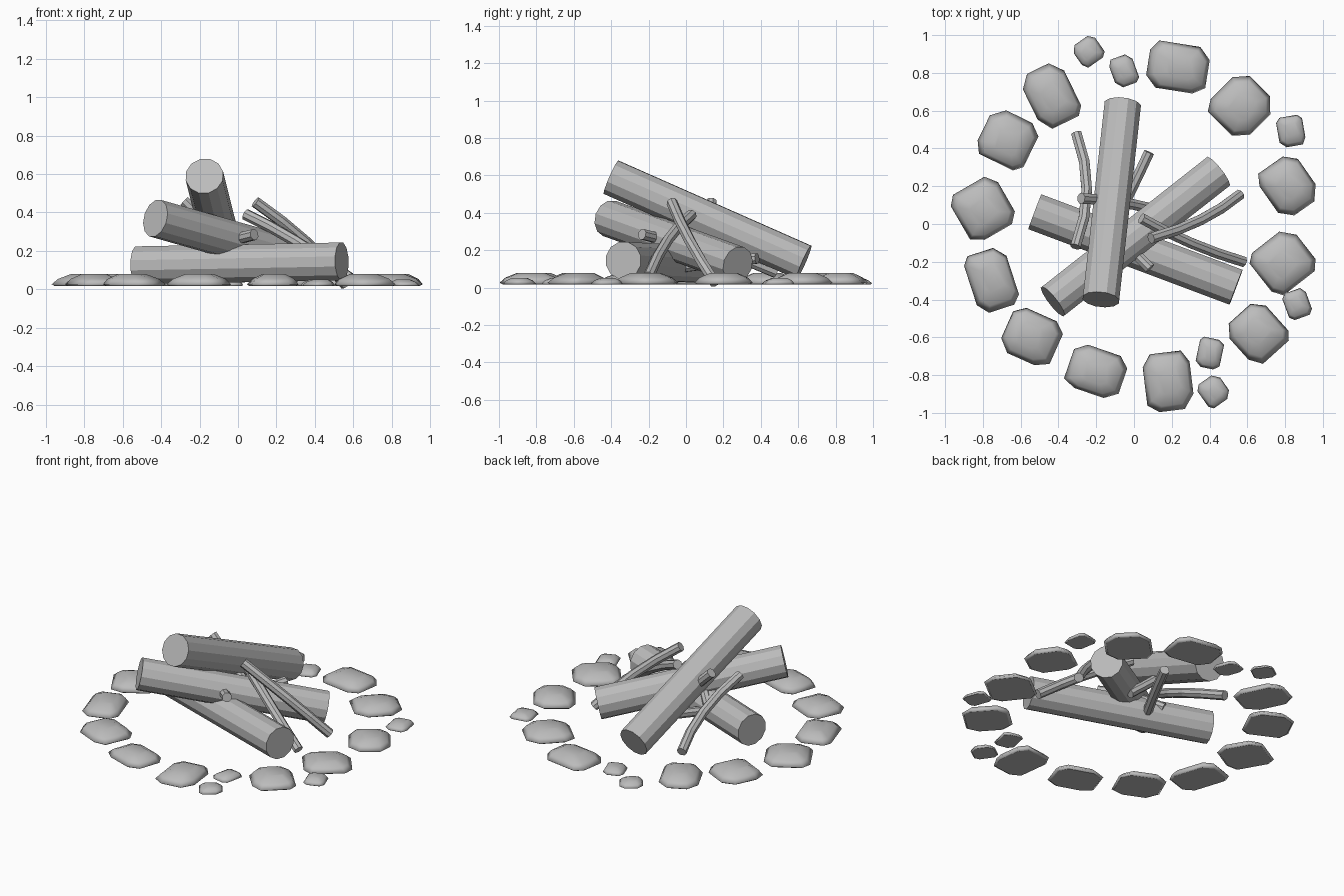
import bpy, bmesh, random
from math import cos, sin, pi, radians
from mathutils import Vector

random.seed(4)
scene_cube = bpy.data.objects.get("Cube")
if scene_cube:
    bpy.data.objects.remove(scene_cube, do_unlink=True)

# Single plain grey material
grey = bpy.data.materials.new("plain_grey")
grey.use_nodes = True
colour = (0.5, 0.5, 0.5, 1)
grey.diffuse_color = colour
grey.node_tree.nodes["Principled BSDF"].inputs["Base Color"].default_value = colour


def finish(bm, name):
    bmesh.ops.recalc_face_normals(bm, faces=bm.faces)
    mesh = bpy.data.meshes.new(name)
    bm.to_mesh(mesh)
    bm.free()
    mesh.materials.append(grey)
    obj = bpy.data.objects.new(name, mesh)
    bpy.context.collection.objects.link(obj)
    return obj


def loft(bm, rings):
    """Join equal rings of positions into a closed, capped skin."""
    loops = [[bm.verts.new(p) for p in ring] for ring in rings]
    count = len(loops[0])
    for low, high in zip(loops, loops[1:]):
        for i in range(count):
            j = (i + 1) % count
            bm.faces.new((low[i], low[j], high[j], high[i]))
    bm.faces.new(loops[0][::-1])
    bm.faces.new(loops[-1])


def tube(name, path, radius, sides):
    """Flat-sided pole that follows a path."""
    path = [Vector(p) for p in path]
    rings = []
    for i, p in enumerate(path):
        along = path[min(i + 1, len(path) - 1)] - path[max(i - 1, 0)]
        turn = along.to_track_quat('Z', 'Y')
        angles = [2 * pi * (k + 0.5) / sides for k in range(sides)]
        rings.append([p + turn @ Vector((radius * cos(a), radius * sin(a), 0)) for a in angles])
    bm = bmesh.new()
    loft(bm, rings)
    return finish(bm, name)


def stick(name, start, middle, end):
    """Thin pole bent gently through its middle point."""
    a, m, b = Vector(start), Vector(middle), Vector(end)
    control = 2 * m - (a + b) / 2
    steps = [k / 4 for k in range(5)]
    path = [a * (1 - t) ** 2 + control * 2 * t * (1 - t) + b * t * t for t in steps]
    return tube(name, path, 0.03, 8)


def stone(name, x, y, width, depth, angle, height):
    """Low rounded stone: chamfered rectangle that steps in towards a small crown."""
    outline = []
    for sx, sy in ((1, 1), (-1, 1), (-1, -1), (1, -1)):
        cut_a, cut_b = random.uniform(0.5, 0.75), random.uniform(0.5, 0.75)
        pair = [Vector((sx, sy * cut_a, 0)), Vector((sx * cut_b, sy, 0))]
        outline += pair if sx * sy > 0 else pair[::-1]
    lean = Vector((random.uniform(-0.12, 0.12), random.uniform(-0.12, 0.12), 0))
    c, s = cos(radians(angle)), sin(radians(angle))
    rings = []
    for scale, level in ((0.9, 0), (1, 0.15), (0.82, 0.6), (0.45, 1)):
        ring = []
        for p in outline:
            q = p * scale + lean * level
            px, py = q.x * width / 2, q.y * depth / 2
            ring.append((x + px * c - py * s, y + px * s + py * c, 0.017 + height * level))
        rings.append(ring)
    bm = bmesh.new()
    loft(bm, rings)
    obj = finish(bm, name)
    for face in obj.data.polygons:
        face.use_smooth = face.index != len(obj.data.polygons) - 2
    return obj


# Three heavy logs stacked on each other
tube("bottom_log", [(-0.525, 0.065, 0.125), (0.54, -0.335, 0.145)], 0.102, 12)
tube("middle_log", [(-0.43, -0.41, 0.37), (0.445, 0.277, 0.122)], 0.1, 12)
tube("top_log", [(-0.175, -0.4, 0.59), (-0.06, 0.63, 0.135)], 0.1, 12)

# Bent kindling sticks leaning among the logs
stick("right_front_stick", (0.04, 0.03, 0.39), (0.3, -0.1, 0.25), (0.58, -0.2, 0.06))
stick("right_back_stick", (0.09, -0.075, 0.455), (0.35, 0.02, 0.25), (0.56, 0.155, 0.025))
stick("left_stick", (-0.305, 0.48, 0.08), (-0.25, 0.18, 0.21), (-0.31, -0.12, 0.36))
stick("back_stick", (0.08, 0.38, 0.156), (-0.03, 0.15, 0.13), (-0.16, -0.1, 0.1))
stick("front_stick", (0.085, -0.235, 0.285), (-0.05, -0.1, 0.24), (-0.2, 0.04, 0.15))
stick("upper_stick", (-0.28, 0.135, 0.46), (-0.1, 0.12, 0.29), (0.1, 0.08, 0.12))

# Ring of large stones: x, y, width, depth, angle
large = [
    (-0.44, 0.68, 0.24, 0.32, 26), (-0.67, 0.45, 0.28, 0.27, -26),
    (-0.8, 0.08, 0.28, 0.29, 30), (-0.755, -0.3, 0.23, 0.32, 18),
    (-0.54, -0.6, 0.29, 0.26, -24), (-0.2, -0.78, 0.3, 0.24, -19),
    (0.18, -0.835, 0.25, 0.31, 7), (0.655, -0.58, 0.26, 0.28, 42),
    (0.79, -0.2, 0.29, 0.28, 38), (0.815, 0.2, 0.25, 0.29, 35),
    (0.565, 0.625, 0.29, 0.28, 45), (0.23, 0.83, 0.32, 0.25, -9),
]
for i, spec in enumerate(large):
    stone(f"large_stone_{i + 1}", *spec, 0.062)

# Small stones tucked between the large ones
small = [
    (-0.24, 0.915, 0.14, 0.14, 35), (-0.055, 0.81, 0.13, 0.16, 20),
    (0.83, 0.49, 0.14, 0.16, 10), (0.865, -0.425, 0.13, 0.15, 20),
    (0.4, -0.685, 0.13, 0.16, -12), (0.42, -0.885, 0.14, 0.15, 35),
]
for i, spec in enumerate(small):
    stone(f"small_stone_{i + 1}", *spec, 0.035)
